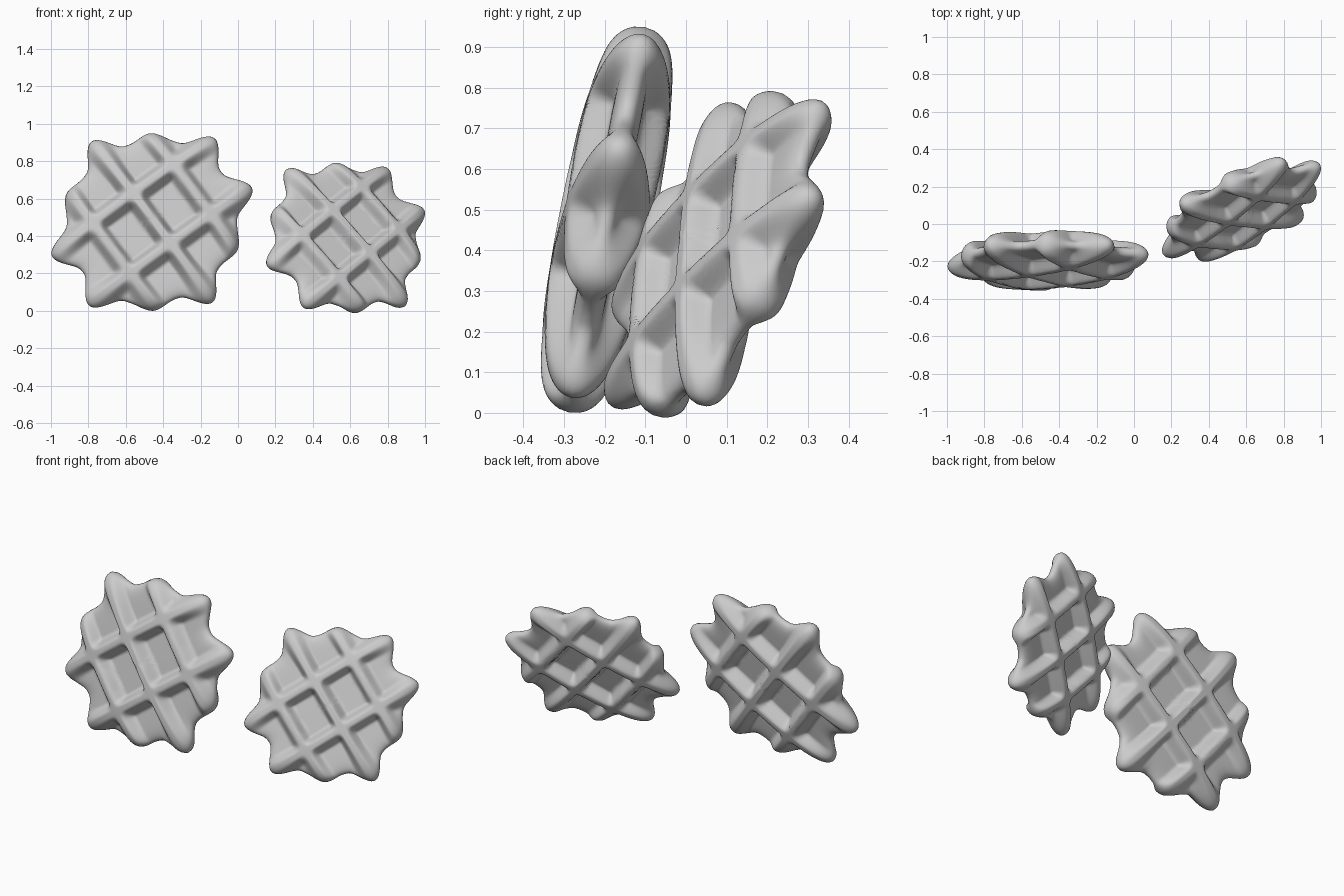
import bpy, bmesh, math
from mathutils import Vector, Matrix

if "Cube" in bpy.data.objects:
    bpy.data.objects.remove(bpy.data.objects["Cube"])

SEG, RINGS = 288, 44
# outline control points for one quadrant: (angle, radius); valleys and ridge tips alternate
OUTLINE = [(0, .46), (17.5, .566), (36, .455), (54, .483), (72, .438), (90, .545)]
RIDGES_U = (-.27, 0, .27)      # three ridges across
RIDGES_V = (-.17, .17)         # two ridges along


def smooth(t):
    t = min(max(t, 0), 1)
    return t * t * (3 - 2 * t)


def outline_radius(angle):
    """Wavy rim: rounded points where ridges end, dips between them."""
    a = math.degrees(angle) % 180
    a = min(a, 180 - a)
    for i, ((a0, r0), (a1, r1)) in enumerate(zip(OUTLINE, OUTLINE[1:])):
        if a <= a1 + 1e-6:
            t = (a - a0) / (a1 - a0)
            if i % 2 == 0:     # valley to tip
                return r0 + (r1 - r0) * smooth(t) ** 1.3
            return r1 + (r0 - r1) * smooth(1 - t) ** 1.3
    return OUTLINE[-1][1]


def height(u, v, rho):
    """Half thickness: thin cell floors, raised ridges tapering to the rim."""
    d = math.hypot(u, v)
    base = .066 + .08 * max(d - .3, 0)
    keep = 1.0
    for dist in [abs(u - a) for a in RIDGES_U] + [abs(v - b) for b in RIDGES_V]:
        keep *= 1 - (1 - smooth((dist - .014) / (base - .014)))
    crest = .117 * (1 - .55 * (d / .56) ** 2.6)
    floor = .04 * (1 - .15 * (d / .56) ** 2)
    h = floor + (crest - floor) * (1 - keep)
    return h * math.sqrt(max(1 - rho ** 14, 0))


def waffle(name, center, along, across, scale):
    bm = bmesh.new()
    middle = bm.verts.new((0, 0, height(0, 0, 0)))
    rings = []
    for i in range(1, RINGS + 1):
        rho = 1 - (1 - i / RINGS) ** 1.25
        ring = []
        for j in range(SEG):
            a = 2 * math.pi * j / SEG
            r = rho * outline_radius(a)
            u, v = r * math.cos(a), r * math.sin(a)
            ring.append(bm.verts.new((u, v, height(u, v, rho))))
        rings.append(ring)
    for j in range(SEG):
        k = (j + 1) % SEG
        bm.faces.new((middle, rings[0][j], rings[0][k]))
        for inner, outer in zip(rings, rings[1:]):
            bm.faces.new((inner[j], outer[j], outer[k], inner[k]))
    for f in bm.faces:
        f.smooth = True
    mesh = bpy.data.meshes.new(name)
    bm.to_mesh(mesh)
    bm.free()
    ob = bpy.data.objects.new(name, mesh)
    bpy.context.collection.objects.link(ob)
    # both faces carry the same grid
    m = ob.modifiers.new("other_face", 'MIRROR')
    m.use_axis = (False, False, True)
    # place by the directions of the two ridge families
    x = Vector(along).normalized()
    n = x.cross(Vector(across)).normalized()
    y = n.cross(x)
    rot = Matrix((x, y, n)).transposed().to_4x4()
    ob.matrix_world = Matrix.Translation(center) @ rot @ Matrix.Scale(scale, 4)
    return ob


# large waffle leaning back slightly, small waffle turned and leaning
waffle("large_waffle", (-.46, -.195, .475), (.87, .12, .63), (.65, -.17, -.86), 1.0)
waffle("small_waffle", (.575, .078, .39), (.64, .50, .515), (.63, -.07, -.73), .89)
